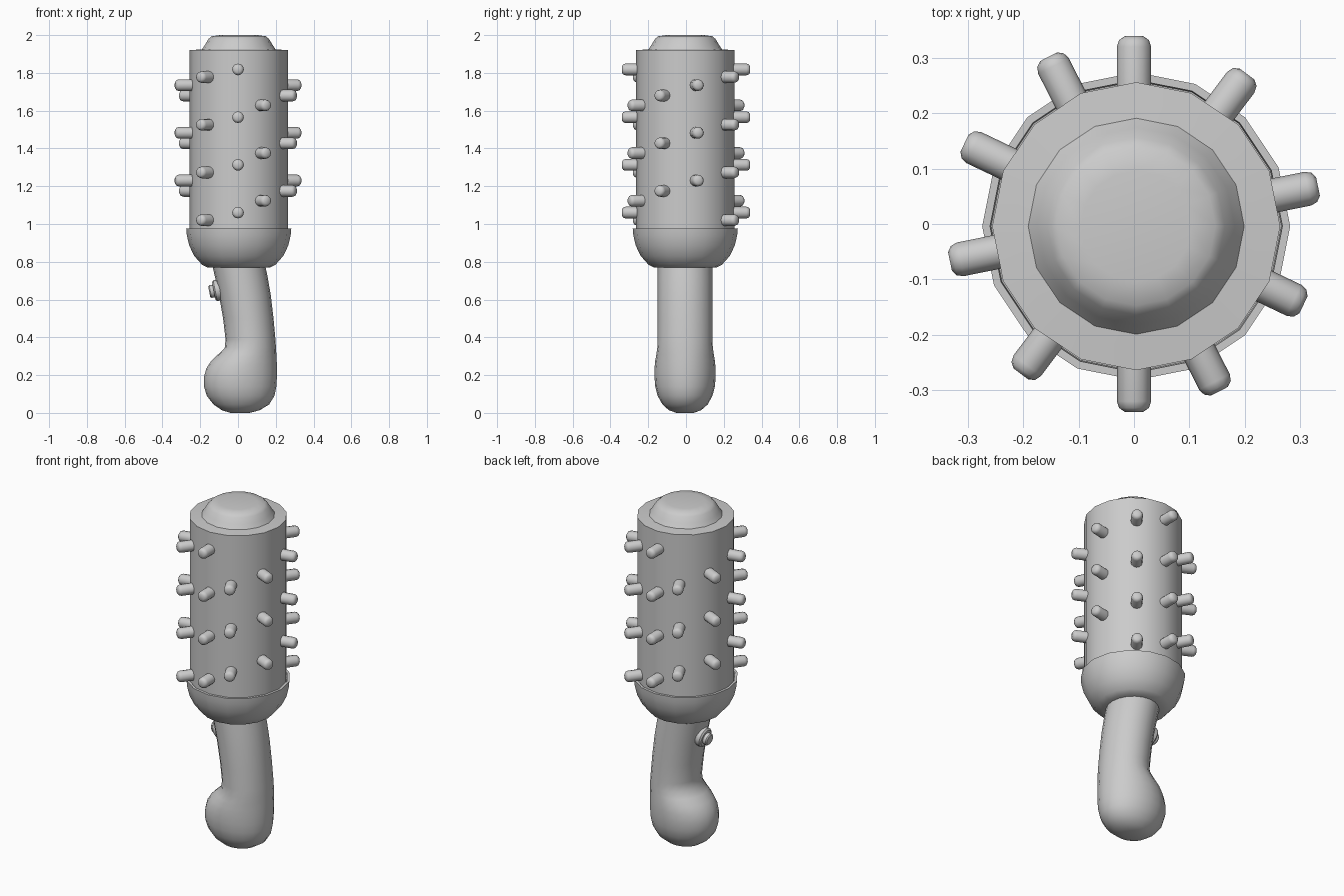
import bpy, bmesh, math
from mathutils import Vector, Matrix

if "Cube" in bpy.data.objects:
    bpy.data.objects.remove(bpy.data.objects["Cube"])

CX, CY = 0.004, -0.004


def finish(bm, name, angle=35):
    bmesh.ops.recalc_face_normals(bm, faces=bm.faces[:])
    me = bpy.data.meshes.new(name)
    bm.to_mesh(me)
    bm.free()
    me.shade_smooth()
    me.set_sharp_from_angle(angle=math.radians(angle))
    ob = bpy.data.objects.new(name, me)
    bpy.context.collection.objects.link(ob)
    return ob


def loft(bm, rings, sides=16, matrix=Matrix()):
    """Skin stacked ellipses (cx, cy, z, rx, ry) and cap both ends."""
    loops = []
    for cx, cy, z, rx, ry in rings:
        loops.append([bm.verts.new(matrix @ Vector((
            cx + rx * math.cos(math.tau * i / sides),
            cy + ry * math.sin(math.tau * i / sides), z))) for i in range(sides)])
    for a, b in zip(loops, loops[1:]):
        for i in range(sides):
            j = (i + 1) % sides
            bm.faces.new((a[i], a[j], b[j], b[i]))
    bm.faces.new(loops[0][::-1])
    bm.faces.new(loops[-1])


def lathe(bm, profile, cx=0, cy=0, sides=16, matrix=Matrix()):
    loft(bm, [(cx, cy, z, r, r) for r, z in profile], sides, matrix)


# barrel with concave shoulder and flat crown
bm = bmesh.new()
lathe(bm, [(0.26, 0.93), (0.26, 1.92), (0.195, 1.925), (0.178, 1.95),
           (0.16, 1.98), (0.143, 1.994), (0.1, 2.0)], CX, CY)
finish(bm, "brush_barrel", 50)

# cup under the barrel, with a thin raised lip
bm = bmesh.new()
lathe(bm, [(0.12, 0.768), (0.165, 0.77), (0.195, 0.785), (0.235, 0.83),
           (0.262, 0.885), (0.275, 0.94), (0.278, 0.975), (0.264, 0.975),
           (0.262, 0.945)], CX, CY)
finish(bm, "barrel_cup")

# curved handle with a bulbous heel: z, left x, right x, half depth
sections = [(0.0, -0.04, 0.06, 0.045), (0.014, -0.085, 0.115, 0.085),
            (0.045, -0.13, 0.165, 0.12), (0.09, -0.165, 0.193, 0.145),
            (0.14, -0.18, 0.203, 0.158), (0.19, -0.18, 0.206, 0.162),
            (0.235, -0.168, 0.206, 0.162), (0.275, -0.142, 0.205, 0.158),
            (0.31, -0.105, 0.203, 0.152), (0.345, -0.07, 0.201, 0.147),
            (0.39, -0.066, 0.198, 0.145), (0.5, -0.079, 0.188, 0.145),
            (0.62, -0.1, 0.174, 0.145), (0.72, -0.122, 0.157, 0.145),
            (0.8, -0.14, 0.14, 0.145)]
bm = bmesh.new()
loft(bm, [((a + b) / 2, -0.005, z, (b - a) / 2, d) for z, a, b, d in sections], 20)
finish(bm, "handle", 60)

# push button on the handle, facing left and slightly down
normal = Vector((-1, 0, -0.2)).normalized()
place = Matrix.Translation((-0.105, -0.004, 0.65)) @ normal.to_track_quat('Z', 'Y').to_matrix().to_4x4()
bm = bmesh.new()
lathe(bm, [(0.056, -0.04), (0.056, 0.016), (0.047, 0.024), (0.034, 0.024),
           (0.034, 0.042), (0.028, 0.048)], matrix=place)
finish(bm, "handle_button")

# rounded pegs: five columns, repeated on the opposite side
bm = bmesh.new()
for angle, top, count in [(90, 1.818, 4), (53, 1.778, 4), (11.5, 1.735, 3),
                          (-25.5, 1.68, 3), (-63, 1.628, 3)]:
    for half in (0, 180):
        a = math.radians(angle + half)
        out = Vector((math.cos(a), math.sin(a), 0))
        for k in range(count):
            m = Matrix.Translation((0, 0, top - 0.2525 * k)) @ out.to_track_quat('Z', 'Y').to_matrix().to_4x4()
            lathe(bm, [(0.031, 0.19), (0.031, 0.32), (0.027, 0.332),
                       (0.017, 0.339)], sides=12, matrix=m)
finish(bm, "brush_pegs", 50)
